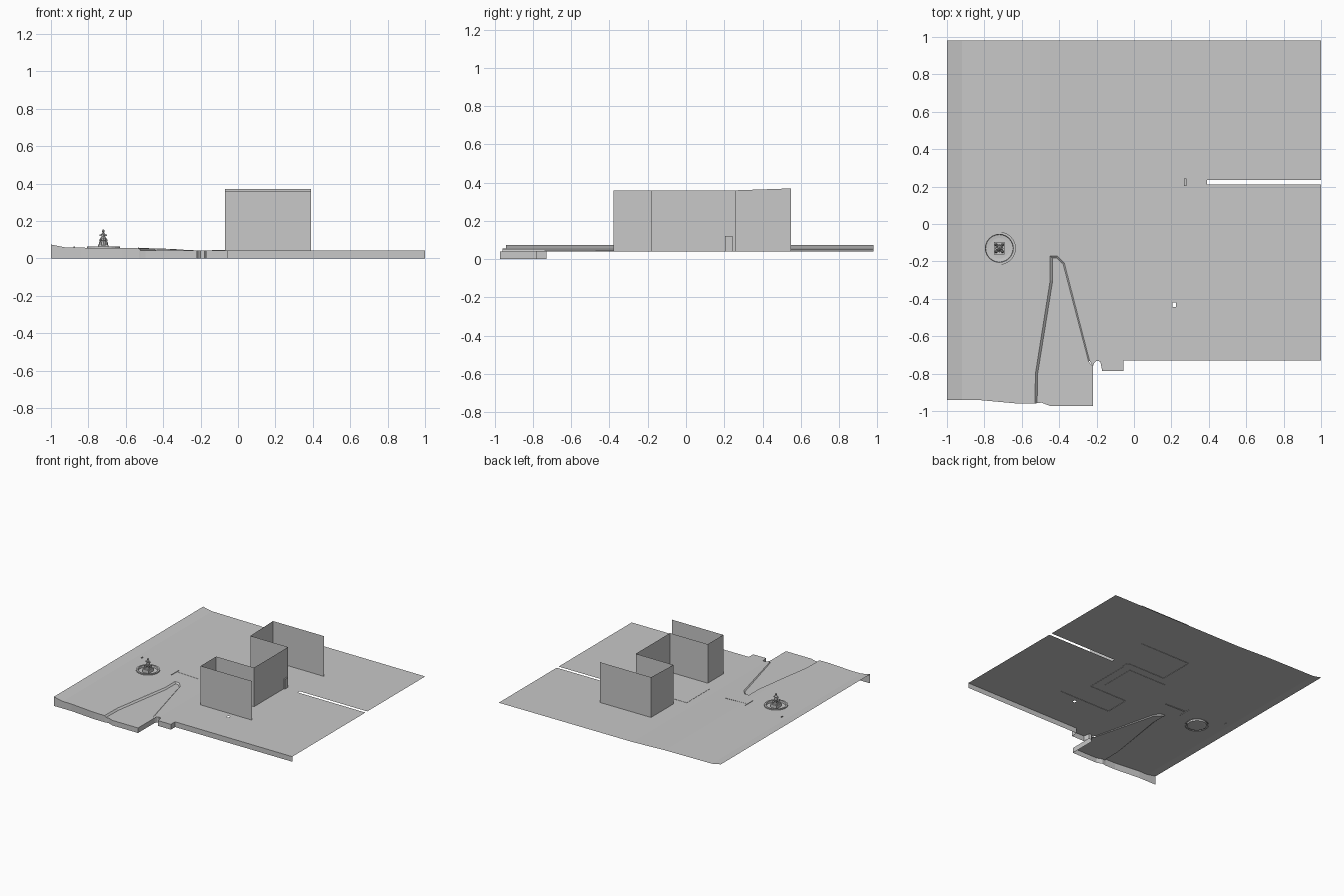
import bpy, bmesh, math
from mathutils import Vector, Matrix

if "Cube" in bpy.data.objects:
    bpy.data.objects.remove(bpy.data.objects["Cube"])

mat = bpy.data.materials.new("plain grey")
mat.diffuse_color = (0.58, 0.58, 0.58, 1)
mat.use_nodes = True
mat.node_tree.nodes["Principled BSDF"].inputs["Base Color"].default_value = mat.diffuse_color


def finish(bm, name):
    me = bpy.data.meshes.new(name)
    bm.to_mesh(me)
    bm.free()
    me.materials.append(mat)
    ob = bpy.data.objects.new(name, me)
    bpy.context.collection.objects.link(ob)
    return ob


# ground height: gentle rise to the left
PROFILE = [(-1, .074), (-.92, .058), (-.5, .054), (-.2, .043), (1, .041)]


def height(x):
    for (x0, z0), (x1, z1) in zip(PROFILE, PROFILE[1:]):
        if x <= x1:
            t = (x - x0) / (x1 - x0)
            return z0 + (z1 - z0) * t
    return .041


def fill(name, loops, zfunc):
    bm = bmesh.new()
    for loop in loops:
        vs = [bm.verts.new((x, y, 0)) for x, y in loop]
        for a, b in zip(vs, vs[1:] + vs[:1]):
            bm.edges.new((a, b))
    bmesh.ops.triangle_fill(bm, use_beauty=True, use_dissolve=False,
                            edges=bm.edges[:], normal=(0, 0, 1))
    for x, _ in PROFILE[1:-1]:
        bmesh.ops.bisect_plane(bm, geom=bm.verts[:] + bm.edges[:] + bm.faces[:],
                               plane_co=(x, 0, 0), plane_no=(1, 0, 0), dist=1e-5)
    for v in bm.verts:
        v.co.z = zfunc(v.co.x)
    for f in bm.faces:
        f.normal_update()
        if f.normal.z < 0:
            f.normal_flip()
    return finish(bm, name)


def strip(name, lower, upper):
    bm = bmesh.new()
    a = [bm.verts.new(p) for p in lower]
    b = [bm.verts.new(p) for p in upper]
    for i in range(len(a) - 1):
        bm.faces.new((a[i], a[i + 1], b[i + 1], b[i]))
    return finish(bm, name)


# outlines
front_left = [(-1, -.94), (-.92, -.94), (-.84, -.94), (-.62, -.96), (-.53, -.96)]
cut_outer = [(-.53, -.96), (-.527, -.8), (-.448, -.3), (-.448, -.17),
             (-.41, -.17), (-.372, -.21), (-.238, -.73)]
cut_inner = [(-.518, -.958), (-.515, -.8), (-.435, -.305), (-.435, -.183),
             (-.413, -.183), (-.379, -.214), (-.243, -.735)]
ramp_front = [(-.518, -.958), (-.495, -.955), (-.45, -.972), (-.22, -.972), (-.22, -.76)]
front_right = [(-.22, -.76), (-.212, -.742), (-.2, -.732), (-.18, -.735), (-.17, -.785),
               (-.055, -.785), (-.055, -.73), (1, -.73)]
rest = [(1, .21), (.39, .21), (.39, .235), (1, .235), (1, .98), (-1, .98)]
BX, BY, BR = -.72, -.13, .078
basin_hole = [(BX + BR * math.cos(i * math.tau / 24), BY + BR * math.sin(i * math.tau / 24))
              for i in range(24)]
drain = [(.205, -.445), (.225, -.445), (.225, -.42), (.205, -.42)]

fill("ground", [front_left[:-1] + cut_outer + front_right + rest, basin_hole, drain], height)
fill("sunken_ramp", [ramp_front + cut_inner[:0:-1]], lambda x: .041)

# sloped kerb around the ramp
strip("ramp_kerb", [(x, y, .041) for x, y in cut_inner],
      [(x, y, height(x)) for x, y in cut_outer])

# front skirt
edge = ([(x, y, height(x)) for x, y in front_left]
        + [(x, y, .041) for x, y in ramp_front]
        + [(x, y, height(x)) for x, y in front_right[1:]])
strip("front_skirt", [(x, y, 0) for x, y, z in edge], edge)

# zigzag courtyard walls
wall = [(.39, .55), (-.07, .55), (-.07, .26), (.27, .26), (.27, -.18),
        (-.07, -.18), (-.07, -.38), (.39, -.38)]
strip("walls", [(x, y, .04) for x, y in wall],
      [(x, y, .37 if y > .5 else .36) for x, y in wall])


def box(name, lo, hi):
    bm = bmesh.new()
    lo, hi = Vector(lo), Vector(hi)
    bmesh.ops.create_cube(bm, size=1, matrix=Matrix.Translation((lo + hi) / 2)
                          @ Matrix.Diagonal((*(hi - lo), 1)))
    return finish(bm, name)


box("doorway", (.266, .203, .04), (.28, .242, .122))
box("courtyard_slab", (-.14, -.1, .0405), (.2, .19, .0445))
box("low_ledge", (-.535, -.1, .05), (-.53, 0, .058))
strip("step_edge", [(-.53, -.03, .048), (-.33, -.03, .043)],
      [(-.53, -.03, .056), (-.33, -.03, .05)])
box("small_post", (-.879, .01, .055), (-.872, .025, .064))


def lathe(name, prof, n, x=BX, y=BY):
    bm = bmesh.new()
    rings = [[bm.verts.new((x + r * math.cos(i * math.tau / n),
                            y + r * math.sin(i * math.tau / n), z)) for i in range(n)]
             for r, z in prof]
    for a, b in zip(rings, rings[1:]):
        for i in range(n):
            j = (i + 1) % n
            bm.faces.new((a[i], a[j], b[j], b[i]))
    bm.faces.new(rings[-1])
    return finish(bm, name)


# fountain basin, pedestal and figures
lathe("fountain_basin", [(.088, .05), (.088, .064), (.075, .064), (.073, .048), (.055, .046)], 24)
box("fountain_base", (BX - .028, BY - .033, .046), (BX + .028, BY + .033, .072))
lathe("fountain_pedestal", [(.022, .072), (.016, .08), (.016, .092), (.022, .098)], 8)
lathe("statue_body", [(.014, .098), (.017, .108), (.009, .118), (.012, .13), (.005, .137)], 8)
lathe("statue_head", [(.003, .137), (.007, .143), (.007, .149), (.002, .155)], 8)
for i in range(4):
    a = math.pi / 4 + i * math.pi / 2
    lathe("side_figure", [(.008, .072), (.007, .085), (.003, .092), (.006, .097), (.002, .104)],
          6, BX + .024 * math.cos(a), BY + .026 * math.sin(a))
for s in (-1, 1):
    box("statue_arm", (BX + s * .014 - .006, BY - .005, .12), (BX + s * .014 + .006, BY + .005, .128))
